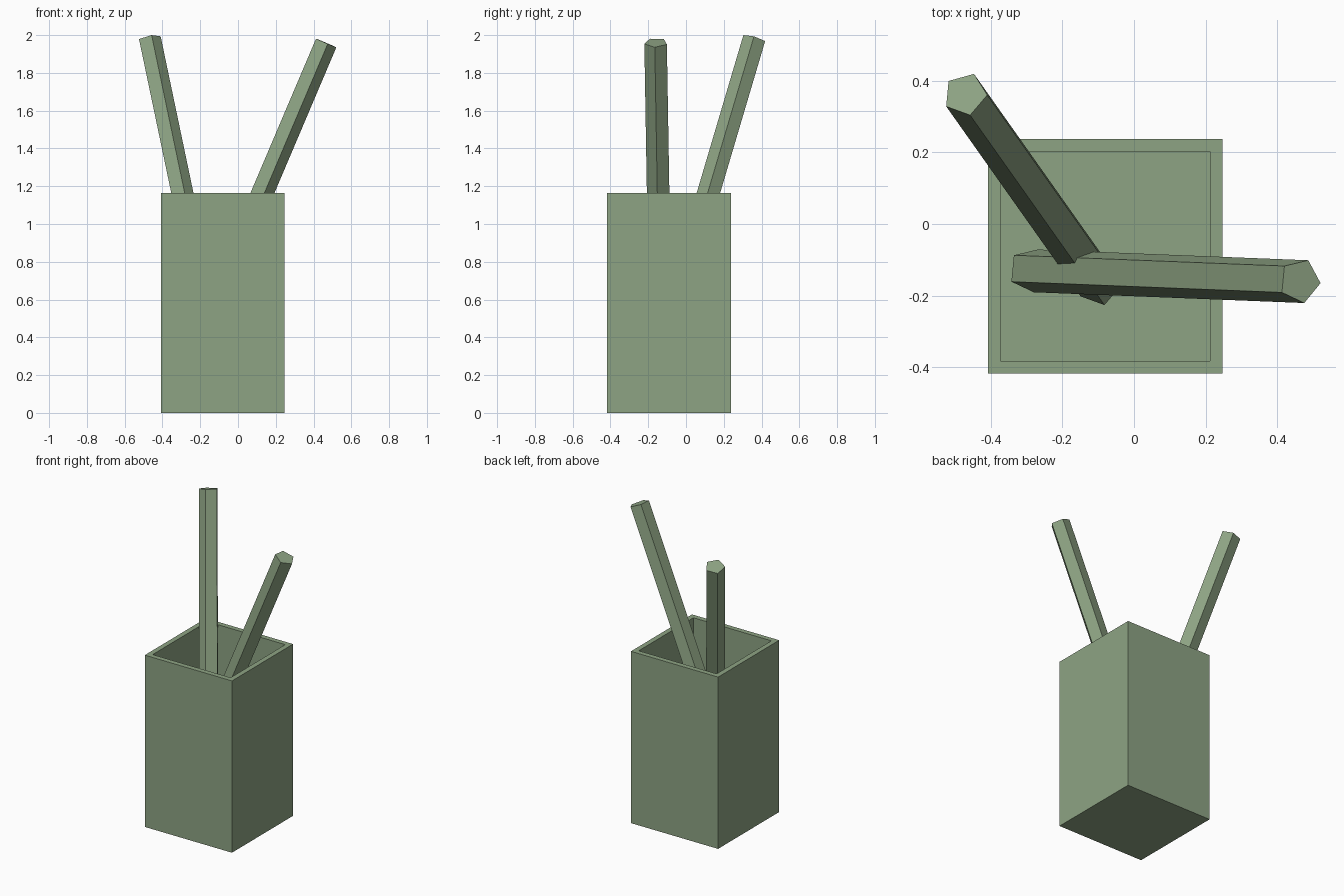
import bpy, bmesh, math
from mathutils import Vector

if "Cube" in bpy.data.objects:
    bpy.data.objects.remove(bpy.data.objects["Cube"])

mat = bpy.data.materials.new("sage_green")
mat.diffuse_color = (0.27, 0.37, 0.23, 1)
mat.use_nodes = True
mat.node_tree.nodes["Principled BSDF"].inputs["Base Color"].default_value = mat.diffuse_color


def finish(bm, name):
    bmesh.ops.recalc_face_normals(bm, faces=bm.faces)
    me = bpy.data.meshes.new(name)
    bm.to_mesh(me)
    bm.free()
    me.materials.append(mat)
    ob = bpy.data.objects.new(name, me)
    bpy.context.collection.objects.link(ob)
    return ob


def holder(name, centre, size, height, wall, floor):
    """Square open-topped box: inset the top face and push it down."""
    bm = bmesh.new()
    bmesh.ops.create_cube(bm, size=1)
    for v in bm.verts:
        v.co = Vector((centre[0] + v.co.x * size[0],
                       centre[1] + v.co.y * size[1],
                       (v.co.z + 0.5) * height))
    top = max(bm.faces, key=lambda f: f.calc_center_median().z)
    bmesh.ops.inset_region(bm, faces=[top], thickness=wall)
    well = bmesh.ops.extrude_discrete_faces(bm, faces=[top])["faces"][0]
    for v in well.verts:
        v.co.z = floor
    return finish(bm, name)


def pencil(name, bottom, tip, corner, radius=0.063, sides=5):
    """Prism between two points; corner is the plan direction of one edge."""
    bottom, tip = Vector(bottom), Vector(tip)
    axis = (tip - bottom).normalized()
    dx, dy = corner
    u = Vector((dx, dy, -(dx * axis.x + dy * axis.y) / axis.z)).normalized()
    v = axis.cross(u)
    bm = bmesh.new()
    rings = []
    for c in (bottom, tip):
        rings.append([bm.verts.new(c + radius * (u * math.cos(a) + v * math.sin(a)))
                      for a in (2 * math.pi * i / sides for i in range(sides))])
        bm.faces.new(rings[-1])
    for i in range(sides):
        j = (i + 1) % sides
        bm.faces.new((rings[0][i], rings[0][j], rings[1][j], rings[1][i]))
    return finish(bm, name)


# Pencil holder
holder("pencil_holder", (-0.08, -0.09), (0.654, 0.655), 1.165, 0.049, 0.15)

# Two leaning five-sided pencils
pencil("pencil_right", (-0.292, -0.129, 0.183), (0.463, -0.159, 1.96), (0.057, -0.006))
pencil("pencil_left", (-0.096, -0.168, 0.19), (-0.471, 0.362, 1.98), (0.061, -0.002))
